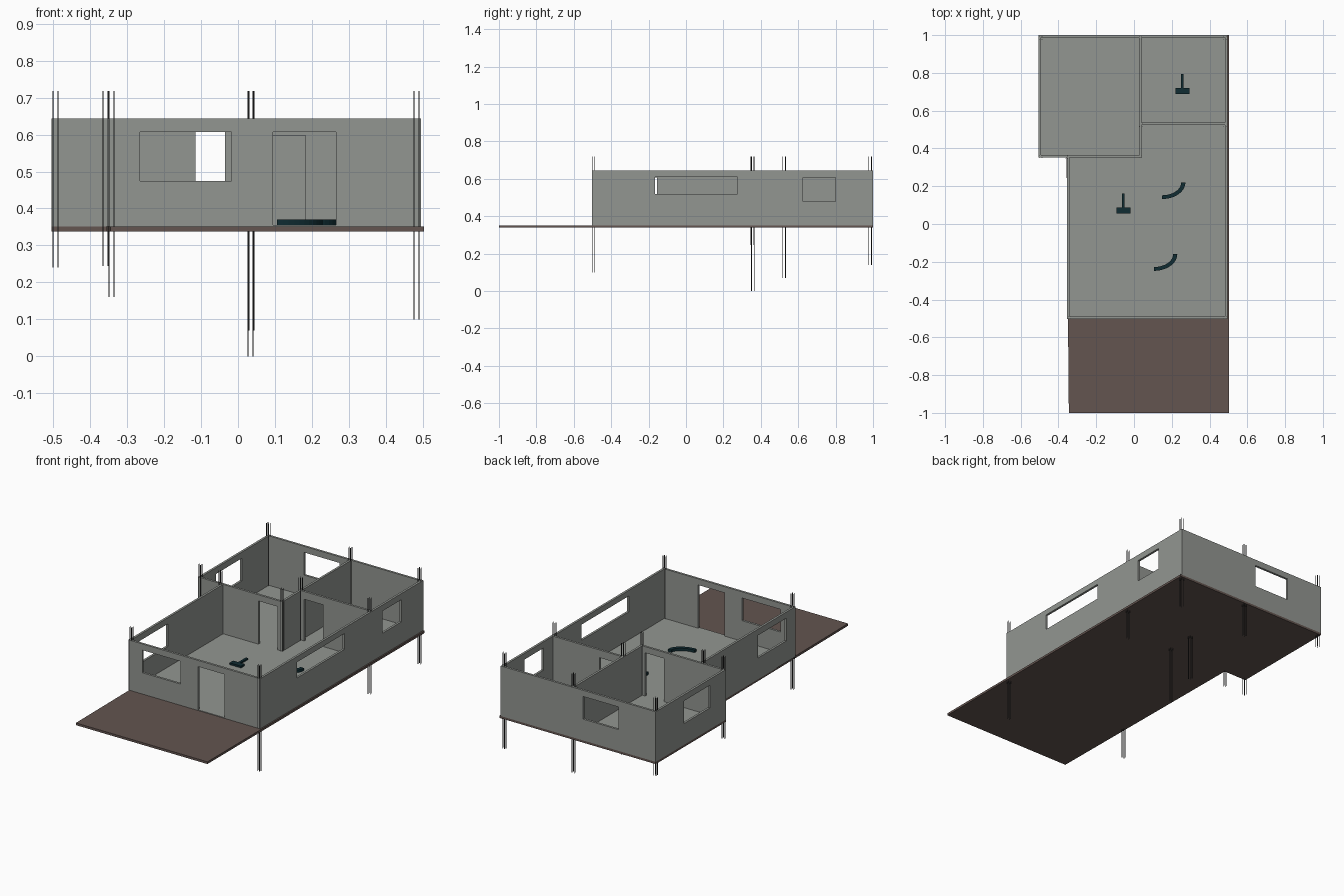
import bpy, bmesh, math
from mathutils import Matrix, Vector

if "Cube" in bpy.data.objects:
    bpy.data.objects.remove(bpy.data.objects["Cube"])


def material(name, rgb):
    m = bpy.data.materials.new(name)
    m.diffuse_color = (*rgb, 1)
    m.use_nodes = True
    m.node_tree.nodes["Principled BSDF"].inputs["Base Color"].default_value = m.diffuse_color
    return m


GREY = material("wall_grey", (0.29, 0.305, 0.285))
BROWN = material("slab_brown", (0.125, 0.090, 0.080))
TEAL = material("dark_teal", (0.005, 0.025, 0.032))
STEEL = material("dark_steel", (0.035, 0.036, 0.036))

Z0, Z1, T = 0.355, 0.643, 0.013      # wall bottom, wall top, wall thickness


def finish(bm, name, mat):
    bmesh.ops.recalc_face_normals(bm, faces=bm.faces)
    me = bpy.data.meshes.new(name)
    bm.to_mesh(me)
    bm.free()
    me.materials.append(mat)
    ob = bpy.data.objects.new(name, me)
    bpy.context.collection.objects.link(ob)
    return ob


def add_box(bm, lo, hi):
    lo, hi = Vector(lo), Vector(hi)
    mtx = Matrix.Translation((lo + hi) / 2) @ Matrix.Diagonal((*(hi - lo), 1))
    bmesh.ops.create_cube(bm, size=1, matrix=mtx)


def add_prism(bm, outline, z0, z1):
    face = bm.faces.new([bm.verts.new((x, y, z0)) for x, y in outline])
    ext = bmesh.ops.extrude_face_region(bm, geom=[face])["geom"]
    for v in ext:
        if isinstance(v, bmesh.types.BMVert):
            v.co.z = z1


def wall(name, axis, pos, a, b, openings=()):
    """Wall along x or y, pos is its lower side; openings are (start, end, sill, head)."""
    bm = bmesh.new()

    def piece(s, e, z0, z1):
        if e - s < 1e-4 or z1 - z0 < 1e-4:
            return
        if axis == "x":
            add_box(bm, (s, pos, z0), (e, pos + T, z1))
        else:
            add_box(bm, (pos, s, z0), (pos + T, e, z1))

    cur = a
    for s, e, sill, head in openings:
        piece(cur, s, Z0, Z1)
        piece(s, e, Z0, sill)
        piece(s, e, head, Z1)
        cur = e
    piece(cur, b, Z0, Z1)
    return finish(bm, name, GREY)


# base slab with front terrace
bm = bmesh.new()
add_prism(bm, [(-0.345, -1), (0.503, -1), (0.503, 1), (-0.505, 1),
               (-0.505, 0.352), (-0.357, 0.352)], 0.338, 0.351)
finish(bm, "base_slab", BROWN)

# indoor floor
bm = bmesh.new()
add_prism(bm, [(-0.355, -0.503), (0.495, -0.503), (0.495, 1), (-0.505, 1),
               (-0.505, 0.352), (-0.355, 0.352)], 0.351, Z0)
finish(bm, "floor", GREY)

# outer walls
wall("front_wall", "x", -0.503, -0.355, 0.495,
     [(-0.265, -0.018, 0.475, 0.607), (0.095, 0.265, Z0, 0.607)])
wall("right_wall", "y", 0.495 - T, -0.503 + T, 1 - T,
     [(-0.165, 0.275, 0.518, 0.61), (0.625, 0.80, 0.478, 0.607)])
wall("back_wall", "x", 1 - T, -0.505, 0.495, [(-0.265, -0.035, 0.475, 0.607)])
wall("left_rear_wall", "y", -0.505, 0.352 + T, 1 - T, [(0.50, 0.74, 0.475, 0.607)])
wall("left_front_wall", "y", -0.355, -0.503 + T, 0.352, [(-0.417, -0.155, 0.475, 0.607)])

# inner walls
wall("cross_wall", "x", 0.352, -0.505, 0.040, [(-0.115, 0.009, Z0, 0.607)])
wall("middle_wall", "y", 0.040 - T, 0.352 + T, 1 - T)
wall("side_room_wall", "x", 0.524, 0.040, 0.495 - T, [(0.06, 0.182, Z0, 0.598)])

# reinforcing bars at each column: x, y, lower end
columns = [(-0.342, -0.495, 0.16), (0.483, -0.495, 0.10), (-0.358, 0.353, 0.245),
           (0.034, 0.357, 0.0), (0.036, 0.525, 0.07), (0.483, 0.525, 0.16),
           (0.034, 0.985, 0.14), (0.483, 0.985, 0.16), (-0.494, 0.985, 0.265),
           (-0.494, 0.357, 0.24)]
bm = bmesh.new()
for x, y, low in columns:
    for dx in (-0.007, 0.007):
        for dy in (-0.007, 0.007):
            mtx = Matrix.Translation((x + dx, y + dy, (low + 0.718) / 2))
            bmesh.ops.create_cone(bm, cap_ends=True, segments=6, radius1=0.0017,
                                  radius2=0.0017, depth=0.718 - low, matrix=mtx)
finish(bm, "column_bars", STEEL)

# T-shaped floor pieces
for i, (x, y) in enumerate([(-0.056, 0.055), (0.256, 0.688)]):
    bm = bmesh.new()
    add_box(bm, (x - 0.037, y, 0.352), (x + 0.037, y + 0.033, 0.366))
    add_box(bm, (x - 0.007, y + 0.033, 0.352), (x + 0.007, y + 0.107, 0.364))
    finish(bm, f"t_piece_{i + 1}", TEAL)

# curved floor pieces
for i, (x, y) in enumerate([(0.105, -0.160), (0.148, 0.220)]):
    angles = [-math.pi / 2 * (1 - k / 12) for k in range(13)]
    outer = [(x + 0.124 * math.cos(t), y + 0.088 * math.sin(t)) for t in angles]
    inner = [(x + 0.102 * math.cos(t), y + 0.068 * math.sin(t)) for t in angles]
    bm = bmesh.new()
    add_prism(bm, outer + inner[::-1], 0.352, 0.370)
    finish(bm, f"curved_piece_{i + 1}", TEAL)
